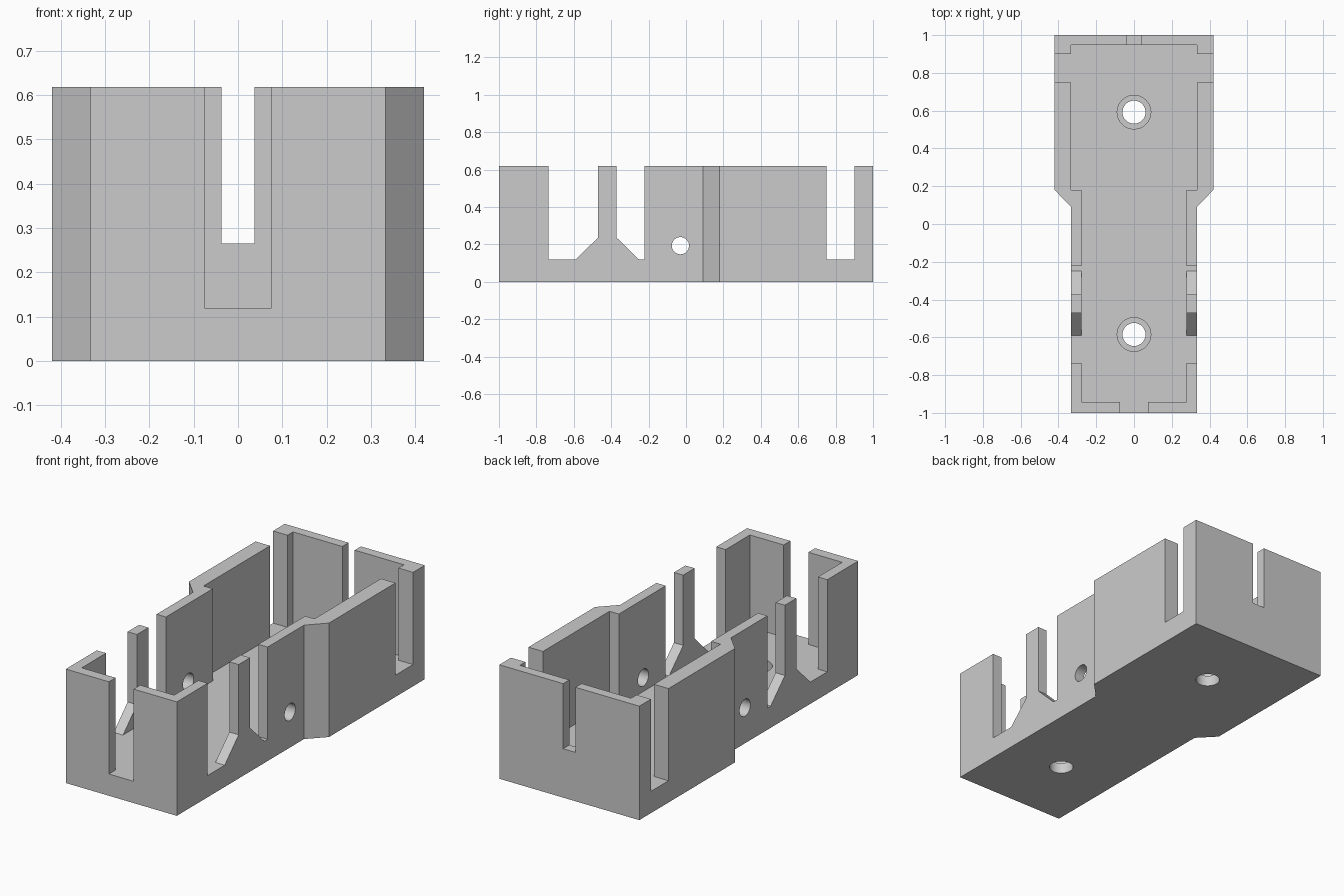
import bpy
import bmesh
from mathutils import Vector

if "Cube" in bpy.data.objects:
    bpy.data.objects.remove(bpy.data.objects["Cube"], do_unlink=True)

HEIGHT, FLOOR, TOP = 0.618, 0.118, 0.75
NARROW, WIDE = 0.333, 0.42          # outer half widths
IN_NARROW, IN_WIDE = 0.277, 0.333   # inner half widths

grey = bpy.data.materials.new("plain grey")
grey.use_nodes = True
colour = (0.6, 0.6, 0.6, 1)
grey.diffuse_color = colour
grey.node_tree.nodes["Principled BSDF"].inputs["Base Color"].default_value = colour


def prism(name, points, direction):
    """Extrude a closed 3D outline along a direction."""
    mesh = bpy.data.meshes.new(name)
    bm = bmesh.new()
    face = bm.faces.new([bm.verts.new(p) for p in points])
    out = bmesh.ops.extrude_face_region(bm, geom=[face])["geom"]
    moved = [g for g in out if isinstance(g, bmesh.types.BMVert)]
    bmesh.ops.translate(bm, verts=moved, vec=Vector(direction))
    bmesh.ops.recalc_face_normals(bm, faces=bm.faces)
    bm.to_mesh(mesh)
    bm.free()
    obj = bpy.data.objects.new(name, mesh)
    bpy.context.collection.objects.link(obj)
    mesh.materials.append(grey)
    return obj


def plan(name, half_outline, z0, z1):
    """Prism from a plan outline mirrored across x = 0."""
    mirrored = [(-x, y) for x, y in reversed(half_outline)]
    return prism(name, [(x, y, z0) for x, y in half_outline + mirrored],
                 (0, 0, z1 - z0))


def side_cut(name, profile):
    """Prism from a side profile, cutting through both side walls."""
    return prism(name, [(-0.6, y, z) for y, z in profile], (1.2, 0, 0))


def cylinder(name, radius, depth, location, rotation=(0, 0, 0)):
    bpy.ops.mesh.primitive_cylinder_add(vertices=48, radius=radius, depth=depth,
                                        location=location, rotation=rotation)
    obj = bpy.context.object
    obj.name = name
    obj.data.materials.append(grey)
    return obj


# Tray body
tray = plan("tray", [(NARROW, -1), (NARROW, 0.09), (WIDE, 0.18), (WIDE, 1)],
            0, HEIGHT)

cutters = [
    # Stepped inner cavity
    plan("cavity", [(IN_NARROW, -0.943), (IN_NARROW, 0.18),
                    (IN_WIDE, 0.18), (IN_WIDE, 0.947)], FLOOR, TOP),
    # Slots in the end walls
    plan("front_slot", [(0.074, -1.1), (0.074, -0.8)], FLOOR, TOP),
    plan("back_slot", [(0.037, 0.8), (0.037, 1.1)], 0.265, TOP),
    # Slots in the side walls, leaving a flared post between the front two
    side_cut("front_side_slot", [(-0.735, FLOOR), (-0.59, FLOOR), (-0.47, 0.237),
                                 (-0.47, TOP), (-0.735, TOP)]),
    side_cut("middle_side_slot", [(-0.25, FLOOR), (-0.222, FLOOR), (-0.222, TOP),
                                  (-0.372, TOP), (-0.372, 0.237)]),
    side_cut("back_side_slot", [(0.75, FLOOR), (0.9, FLOOR), (0.9, TOP), (0.75, TOP)]),
    # Cross hole through the side walls
    cylinder("cross_hole", 0.046, 1.2, (0, -0.03, 0.193), (0, 1.5708, 0)),
]

# Counterbored screw holes in the floor
for y in (-0.585, 0.592):
    cutters.append(cylinder("screw_hole", 0.061, 0.5, (0, y, 0.1)))
    cutters.append(cylinder("counterbore", 0.089, 0.2, (0, y, 0.159)))

for cutter in cutters:
    cutter.hide_render = True
    mod = tray.modifiers.new(cutter.name, "BOOLEAN")
    mod.operation = "DIFFERENCE"
    mod.solver = "EXACT"
    mod.object = cutter

# Apply the cuts and drop the helpers
bpy.ops.object.select_all(action="DESELECT")
tray.select_set(True)
bpy.context.view_layer.objects.active = tray
for mod in list(tray.modifiers):
    bpy.ops.object.modifier_apply(modifier=mod.name)
for cutter in cutters:
    bpy.data.objects.remove(cutter, do_unlink=True)
bpy.ops.object.shade_smooth_by_angle(angle=0.5)
